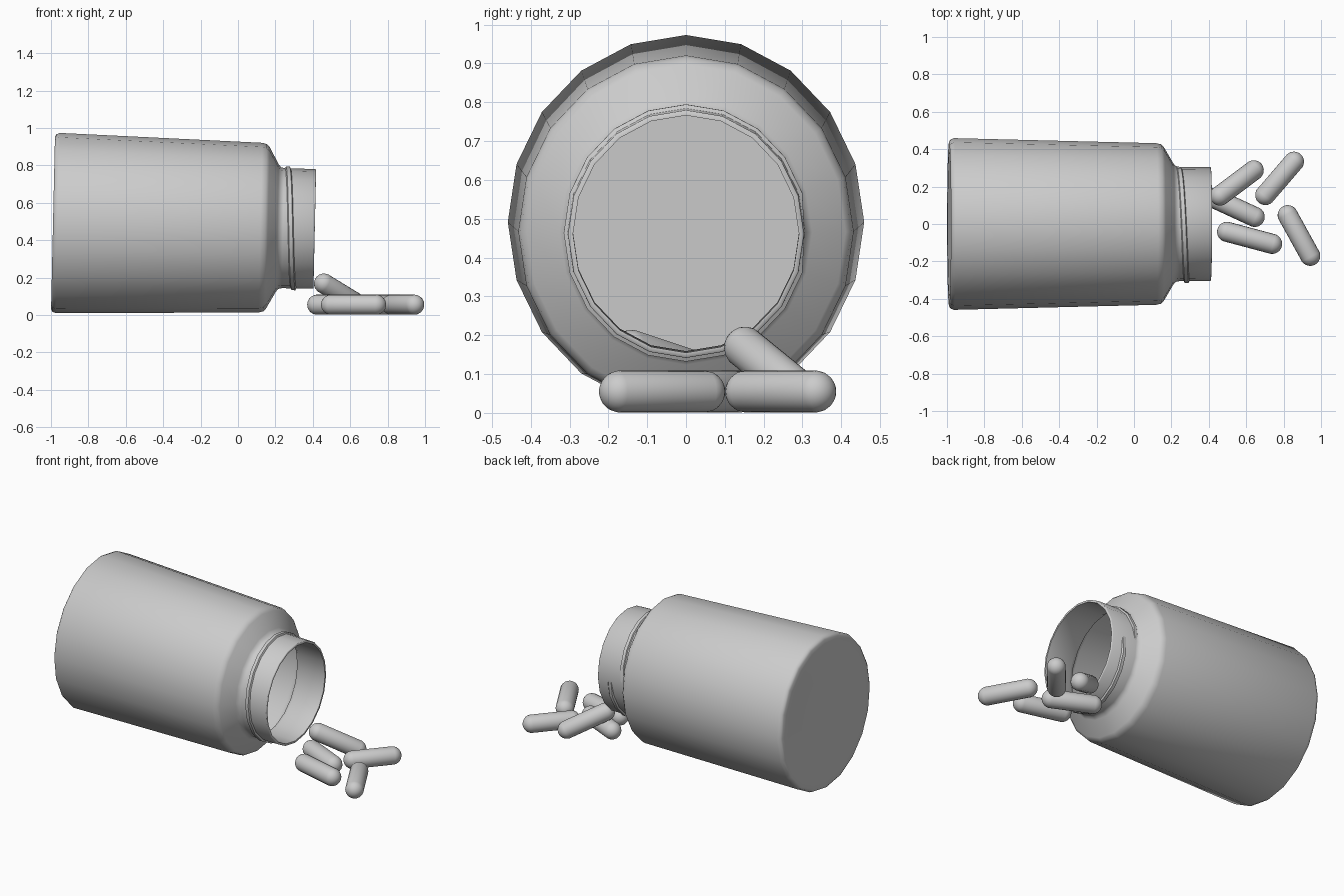
import bpy, bmesh, math
from mathutils import Vector, Matrix

if "Cube" in bpy.data.objects:
    bpy.data.objects.remove(bpy.data.objects["Cube"])

SIDES = 20
STRETCH = 1.05                      # bottle is slightly taller than wide
TILT = Matrix.Translation((-0.985, 0, 0.492)) @ Matrix.Rotation(0.0225, 4, 'Y')


def finish(name, bm, angle=60):
    bmesh.ops.recalc_face_normals(bm, faces=bm.faces)
    me = bpy.data.meshes.new(name)
    bm.to_mesh(me)
    bm.free()
    ob = bpy.data.objects.new(name, me)
    bpy.context.collection.objects.link(ob)
    bpy.context.view_layer.objects.active = ob
    ob.select_set(True)
    bpy.ops.object.shade_smooth_by_angle(angle=math.radians(angle))
    ob.select_set(False)
    return ob


def around(s, r, a):
    """Point on the tilted bottle axis at distance s, radius r, angle a."""
    return TILT @ Vector((s, r * math.cos(a), STRETCH * r * math.sin(a)))


def lathe(name, profile):
    bm = bmesh.new()
    rings = []
    for s, r in profile:
        if r == 0:
            rings.append([bm.verts.new(around(s, 0, 0))] * SIDES)
        else:
            rings.append([bm.verts.new(around(s, r, math.tau * i / SIDES))
                          for i in range(SIDES)])
    for A, B in zip(rings, rings[1:]):
        for i in range(SIDES):
            j = (i + 1) % SIDES
            bm.faces.new(list(dict.fromkeys((A[i], A[j], B[j], B[i]))))
    return finish(name, bm)


# Bottle: dished base, tapered wall, shoulder, neck, rim, then inner wall
lathe("bottle", [
    (0.025, 0), (0.018, 0.22), (-0.002, 0.39), (-0.004, 0.44), (0.004, 0.452),
    (0.022, 0.459), (1.105, 0.432), (1.13, 0.426), (1.145, 0.411),
    (1.195, 0.325), (1.208, 0.31), (1.225, 0.306), (1.393, 0.304),
    (1.396, 0.302), (1.396, 0.291),
    (1.215, 0.291), (1.19, 0.305), (1.125, 0.41), (1.10, 0.416),
    (0.045, 0.442), (0.045, 0)])

# Neck thread: one helical turn of a raised band
bm = bmesh.new()
section = [(-0.018, 0.300), (-0.010, 0.315), (0.010, 0.315), (0.018, 0.300)]
rows = []
for k in range(SIDES + 1):
    lift = 0.35 if k in (0, SIDES) else 1
    s0 = 1.222 + 0.09 * k / SIDES
    rows.append([bm.verts.new(around(s0 + ds, 0.3 + (r - 0.3) * lift,
                                     math.tau * k / SIDES))
                 for ds, r in section])
for A, B in zip(rows, rows[1:]):
    for i in range(3):
        bm.faces.new((A[i], A[i + 1], B[i + 1], B[i]))
bm.faces.new(rows[0])
bm.faces.new(rows[-1])
finish("neck_thread", bm, 30)


# Pills: capsules between two cap centres
def pill(name, a, b, r=0.054):
    a, b = Vector(a), Vector(b)
    half = (b - a).length / 2
    bm = bmesh.new()
    bmesh.ops.create_uvsphere(bm, u_segments=20, v_segments=13, radius=r)
    for v in bm.verts:
        v.co.z += half if v.co.z > 0 else -half
    rot = (b - a).to_track_quat('Z', 'Y').to_matrix().to_4x4()
    bm.transform(Matrix.Translation((a + b) / 2) @ rot)
    finish(name, bm)


ends = [
    ((0.46, 0.152, 0.168), (0.64, 0.287, 0.058)),
    ((0.702, 0.155, 0.055), (0.855, 0.333, 0.055)),
    ((0.424, 0.14, 0.055), (0.645, 0.038, 0.055)),
    ((0.498, -0.042, 0.055), (0.738, -0.106, 0.055)),
    ((0.822, 0.047, 0.055), (0.942, -0.17, 0.055)),
    ((0.13, -0.14, 0.16), (-0.03, 0.04, 0.10)),      # still in the bottle
]
for i, (a, b) in enumerate(ends, 1):
    pill(f"pill_{i}", a, b)
